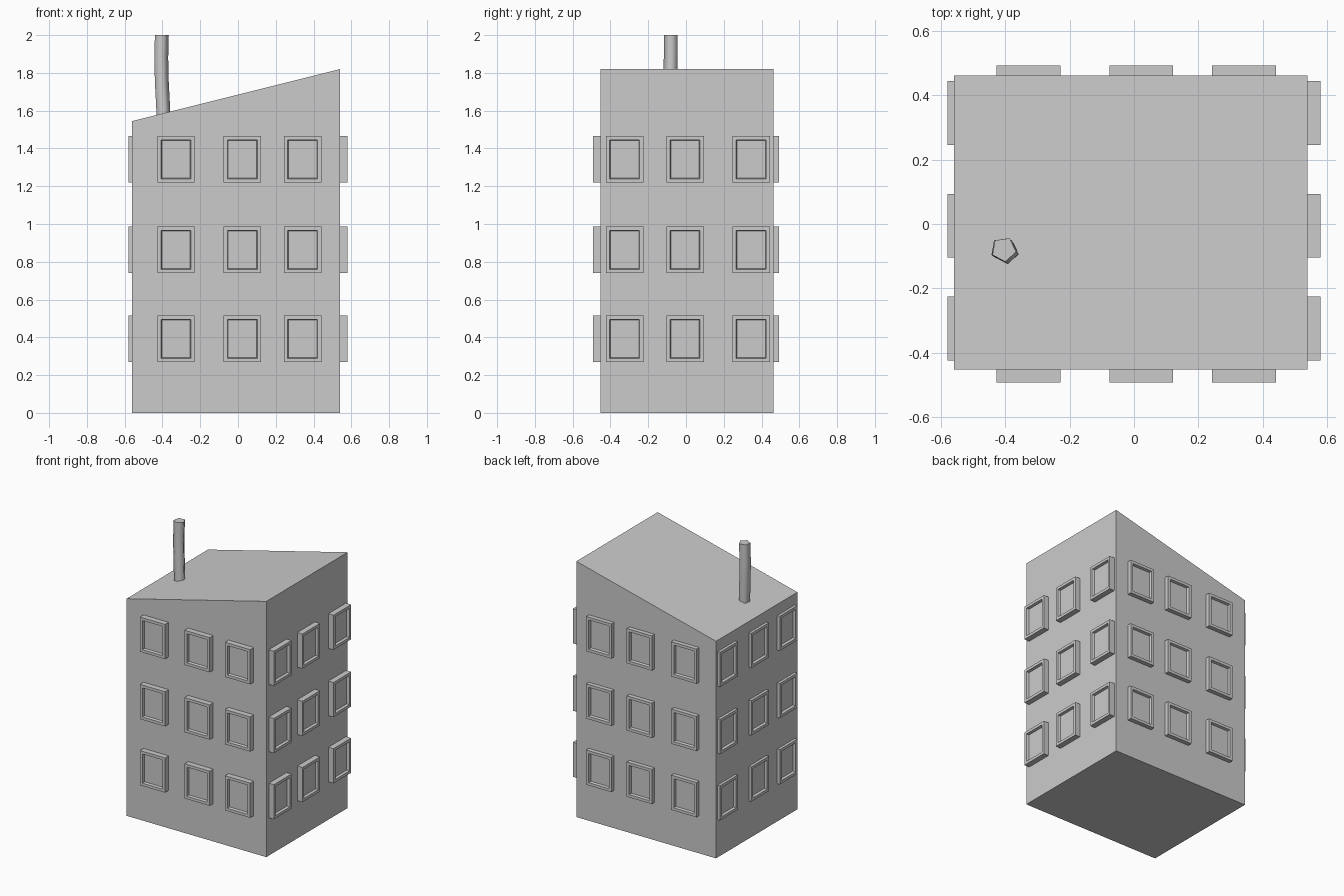
import bpy, bmesh, math
from mathutils import Matrix, Vector

if "Cube" in bpy.data.objects:
    bpy.data.objects.remove(bpy.data.objects["Cube"])

X0, X1 = -0.56, 0.54
Y0, Y1 = -0.453, 0.462


def finish(bm, name):
    bmesh.ops.recalc_face_normals(bm, faces=bm.faces)
    mesh = bpy.data.meshes.new(name)
    bm.to_mesh(mesh)
    bm.free()
    obj = bpy.data.objects.new(name, mesh)
    bpy.context.collection.objects.link(obj)
    return obj


def loft(bm, rings):
    """Skin a list of equal-length point rings, capping both ends."""
    rows = [[bm.verts.new(p) for p in ring] for ring in rings]
    n = len(rows[0])
    for a, b in zip(rows, rows[1:]):
        for i in range(n):
            j = (i + 1) % n
            bm.faces.new((a[i], a[j], b[j], b[i]))
    bm.faces.new(rows[0])
    bm.faces.new(rows[-1])


# Building block with a single-pitch roof
profile = [(X0, 0), (X1, 0), (X1, 1.82), (X0, 1.545)]
bm = bmesh.new()
loft(bm, [[(x, y, z) for x, z in profile] for y in (Y0, Y1)])
finish(bm, "building_body")


# Window: raised frame with a recessed pane, facing -y before rotation
def rect(w, h, y):
    return [(sx * w / 2, y, sz * h / 2) for sx, sz in ((-1, -1), (1, -1), (1, 1), (-1, 1))]


W, H = 0.198, 0.247


def window(name, place, turn):
    bm = bmesh.new()
    loft(bm, [rect(W, H, 0.05), rect(W, H, 0),
              rect(W - 0.04, H - 0.04, 0), rect(W - 0.048, H - 0.048, 0.018)])
    bm.transform(Matrix.Translation(place) @ Matrix.Rotation(turn, 4, 'Z'))
    finish(bm, name)


rows = (0.392, 0.863, 1.342)
across_x = (-0.328, 0.023, 0.342)
across_y = (-0.325, -0.005, 0.345)
for r, z in enumerate(rows):
    for c, (x, y) in enumerate(zip(across_x, across_y)):
        tag = f"{r + 1}_{c + 1}"
        window("front_window_" + tag, (x, -0.493, z), 0)
        window("back_window_" + tag, (x, 0.493, z), math.pi)
        window("right_window_" + tag, (0.58, y, z), math.pi / 2)
        window("left_window_" + tag, (-0.58, y, z), -math.pi / 2)

# Five-sided, slightly bent chimney pipe
path = [(-0.395, -0.088, 1.52), (-0.398, -0.086, 1.62), (-0.405, -0.082, 1.75),
        (-0.408, -0.079, 1.88), (-0.405, -0.079, 2.0)]
angles = [math.radians(62 + 72 * k) for k in range(5)]
bm = bmesh.new()
loft(bm, [[Vector(p) + Vector((math.cos(a), math.sin(a), 0)) * 0.039 for a in angles]
          for p in path])
chimney = finish(bm, "chimney_pipe")
bpy.context.view_layer.objects.active = chimney
chimney.select_set(True)
bpy.ops.object.shade_smooth_by_angle(angle=math.radians(80))
